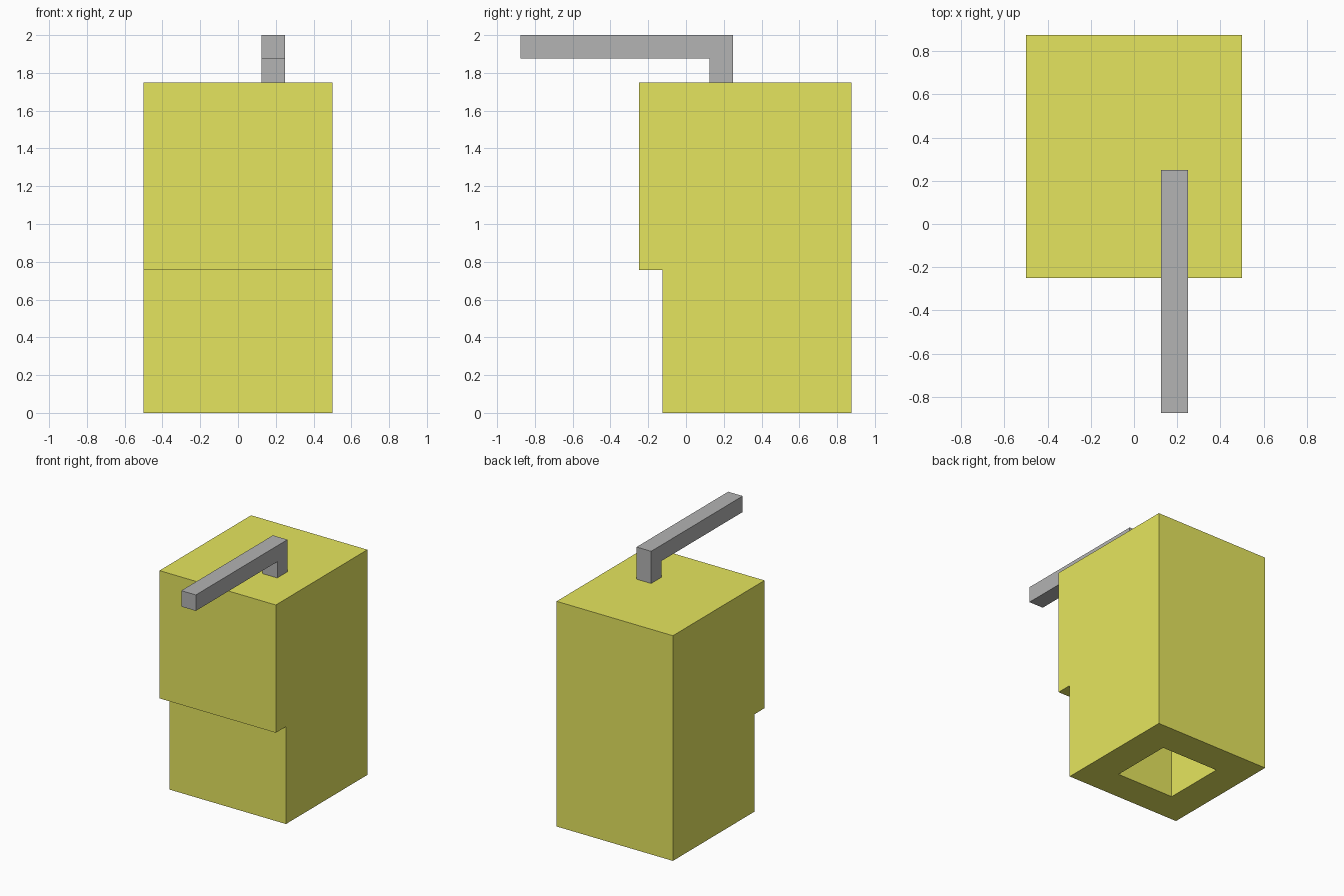
import bpy, bmesh

if "Cube" in bpy.data.objects:
    bpy.data.objects.remove(bpy.data.objects["Cube"])


def material(name, rgb):
    m = bpy.data.materials.new(name)
    m.diffuse_color = (*rgb, 1.0)
    m.use_nodes = True
    m.node_tree.nodes["Principled BSDF"].inputs["Base Color"].default_value = m.diffuse_color
    return m


def extruded_profile(name, profile, x0, x1, mat):
    """Extrude a (y, z) side profile along x; returns object and open bmesh."""
    bm = bmesh.new()
    face = bm.faces.new([bm.verts.new((x0, y, z)) for y, z in profile])
    ext = bmesh.ops.extrude_face_region(bm, geom=[face])
    verts = [g for g in ext["geom"] if isinstance(g, bmesh.types.BMVert)]
    bmesh.ops.translate(bm, verts=verts, vec=(x1 - x0, 0, 0))
    bmesh.ops.recalc_face_normals(bm, faces=bm.faces[:])
    mesh = bpy.data.meshes.new(name)
    mesh.materials.append(mat)
    obj = bpy.data.objects.new(name, mesh)
    bpy.context.collection.objects.link(obj)
    return obj, bm


yellow = material("dull_yellow", (0.784, 0.784, 0.112))
grey = material("light_grey", (0.451, 0.451, 0.451))

# Body: block with the lower front stepped back
body, bm = extruded_profile(
    "body",
    [(-0.125, 0), (0.875, 0), (0.875, 1.75), (-0.25, 1.75), (-0.25, 0.757), (-0.125, 0.757)],
    -0.5, 0.5, yellow)

# Square socket in the underside
bm.faces.ensure_lookup_table()
bottom = min(bm.faces, key=lambda f: f.calc_center_median().z)
bmesh.ops.inset_region(bm, faces=[bottom], thickness=0.25, use_even_offset=True)
inner = bmesh.ops.extrude_discrete_faces(bm, faces=[bottom])["faces"][0]
bmesh.ops.translate(bm, verts=inner.verts[:], vec=(0, 0, 0.757))
bmesh.ops.recalc_face_normals(bm, faces=bm.faces[:])
bm.to_mesh(body.data)
bm.free()

# Handle: short post and long arm reaching forward
handle, bm = extruded_profile(
    "handle",
    [(0.125, 1.75), (0.25, 1.75), (0.25, 2.0), (-0.875, 2.0), (-0.875, 1.876), (0.125, 1.876)],
    0.125, 0.25, grey)
bm.to_mesh(handle.data)
bm.free()
